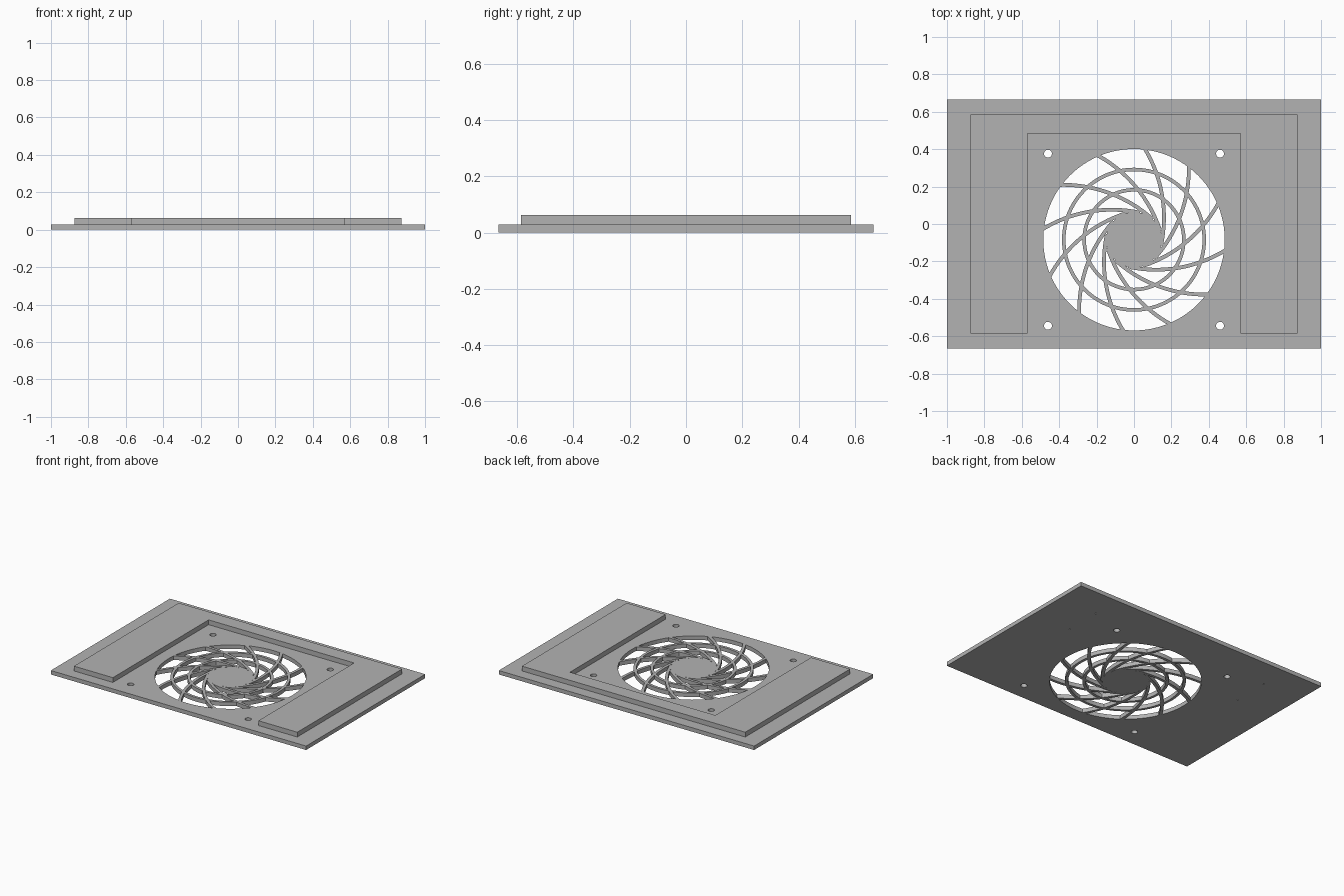
import bpy, bmesh
from math import cos, sin, radians, pi
from mathutils import Vector

cube = bpy.data.objects.get("Cube")
if cube:
    bpy.data.objects.remove(cube, do_unlink=True)

PLATE_TOP, FRAME_TOP = 0.028, 0.062
FAN = Vector((0, -0.084))
FAN_R, HUB_R = 0.485, 0.148

grey = bpy.data.materials.new("plain_grey")
grey.use_nodes = True
grey.diffuse_color = (0.45, 0.45, 0.45, 1)
grey.node_tree.nodes["Principled BSDF"].inputs["Base Color"].default_value = grey.diffuse_color


def finish(name, bm):
    bmesh.ops.recalc_face_normals(bm, faces=bm.faces)
    mesh = bpy.data.meshes.new(name)
    bm.to_mesh(mesh)
    bm.free()
    mesh.materials.append(grey)
    obj = bpy.data.objects.new(name, mesh)
    bpy.context.collection.objects.link(obj)
    return obj


def prism(bm, outline, z0, z1):
    """Extrude a flat outline from z0 to z1."""
    face = bm.faces.new([bm.verts.new((p[0], p[1], z0)) for p in outline])
    new = bmesh.ops.extrude_face_region(bm, geom=[face])["geom"]
    verts = [v for v in new if isinstance(v, bmesh.types.BMVert)]
    bmesh.ops.translate(bm, vec=(0, 0, z1 - z0), verts=verts)


def polar(centre, r, angle):
    return centre + Vector((r * cos(angle), r * sin(angle)))


def circle(centre, r, n):
    return [polar(Vector(centre), r, 2 * pi * i / n) for i in range(n)]


def ring(name, r_in, r_out, n=96):
    """Flat band with a square section around the fan centre."""
    bm = bmesh.new()
    section = ((r_in, 0), (r_out, 0), (r_out, PLATE_TOP), (r_in, PLATE_TOP))
    loops = []
    for i in range(n):
        a = 2 * pi * i / n
        loops.append([bm.verts.new((*polar(FAN, r, a), z)) for r, z in section])
    for i in range(n):
        p, q = loops[i], loops[(i + 1) % n]
        for k in range(4):
            m = (k + 1) % 4
            bm.faces.new((p[k], p[m], q[m], q[k]))
    return finish(name, bm)


# Base plate
bm = bmesh.new()
prism(bm, [(-1, -0.666), (1, -0.666), (1, 0.666), (-1, 0.666)], 0, PLATE_TOP)
base_plate = finish("base_plate", bm)

# Raised U-shaped frame, open at the front
bm = bmesh.new()
right_half = [(0.875, 0.586), (0.875, -0.586), (0.57, -0.586), (0.57, 0.485)]
prism(bm, right_half + [(-x, y) for x, y in reversed(right_half)], PLATE_TOP, FRAME_TOP)
raised_frame = finish("raised_frame", bm)

# Fan opening, four screw holes and four blind pin holes underneath
bm = bmesh.new()
prism(bm, circle(FAN, FAN_R, 96), -0.1, 0.1)
for sx in (-1, 1):
    for sy in (-1, 1):
        prism(bm, circle((sx * 0.46, FAN.y + sy * 0.46), 0.021, 24), -0.1, 0.1)
    for y in (0.195, 0.455):
        prism(bm, circle((sx * 0.7, y), 0.005, 12), -0.1, 0.045)
hole_cutter = finish("hole_cutter", bm)
hole_cutter.hide_render = True

for obj in (base_plate, raised_frame):
    cut = obj.modifiers.new("holes", "BOOLEAN")
    cut.operation, cut.solver, cut.object = "DIFFERENCE", "EXACT", hole_cutter
    bpy.context.view_layer.objects.active = obj
    bpy.ops.object.modifier_apply(modifier=cut.name)
bpy.data.objects.remove(hole_cutter, do_unlink=True)

# Grille hub and rings
bm = bmesh.new()
prism(bm, circle(FAN, HUB_R, 64), 0, PLATE_TOP)
finish("grille_hub", bm)
ring("grille_inner_ring", 0.257, 0.276)
ring("grille_outer_ring", 0.366, 0.385)

# Twelve curved spokes, each an arc that meets the hub tangentially
ARC_R, HALF, STEPS = 0.714, 0.01, 16
bm = bmesh.new()
for k in range(12):
    start = radians(23 + 30 * k - 95)
    centre = polar(FAN, HUB_R - ARC_R, start)
    angles = [start + radians(44) * i / STEPS for i in range(STEPS + 1)]
    outer = [polar(centre, ARC_R + HALF, a) for a in angles]
    inner = [polar(centre, ARC_R - HALF, a) for a in reversed(angles)]
    prism(bm, outer + inner, 0, PLATE_TOP)
finish("grille_spokes", bm)

# Smooth the round walls, keep the edges crisp
for obj in bpy.context.view_layer.objects:
    obj.select_set(obj.name.startswith("grille"))
bpy.context.view_layer.objects.active = bpy.data.objects["grille_hub"]
bpy.ops.object.shade_smooth_by_angle(angle=radians(30))
